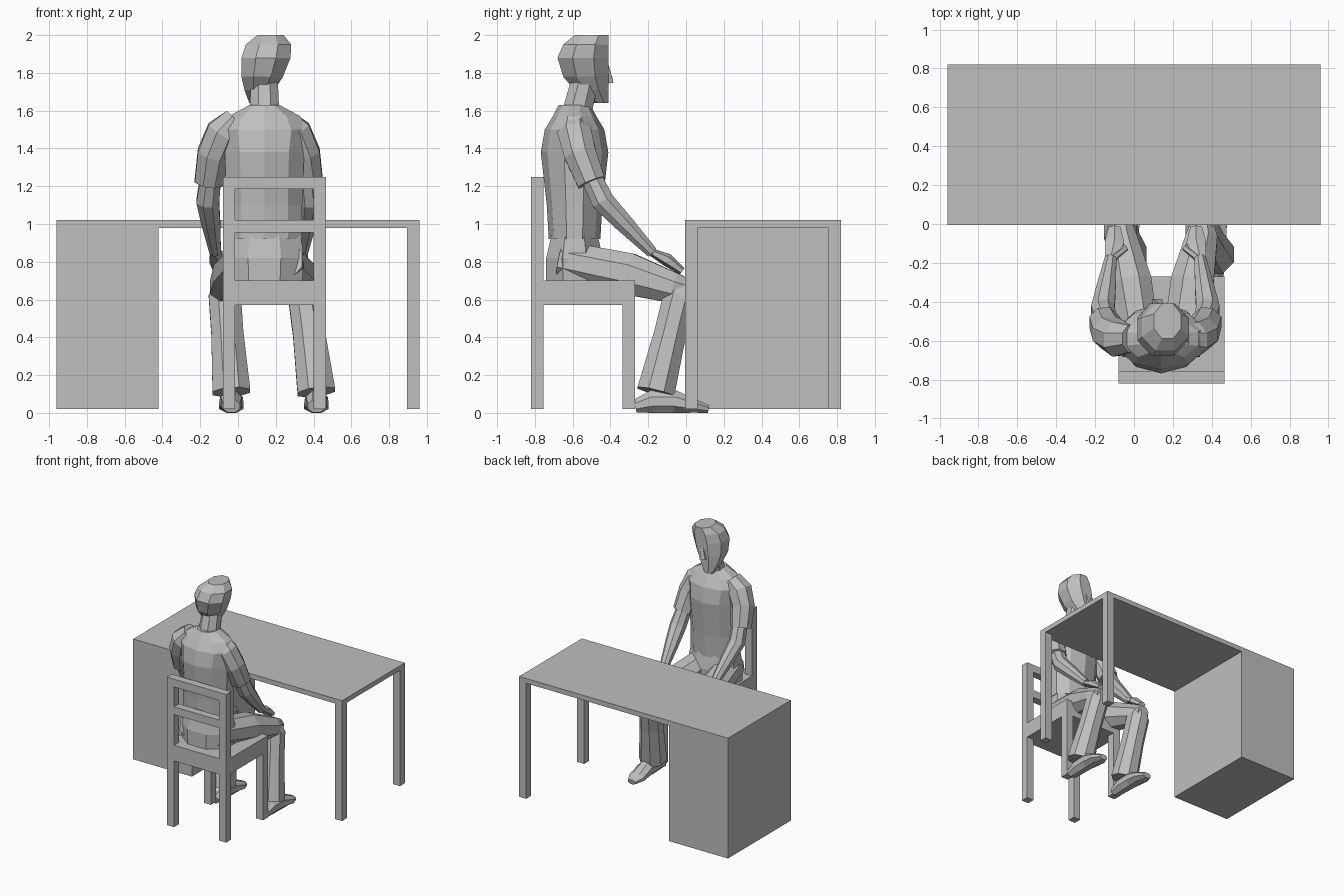
import bpy, bmesh, math
from mathutils import Vector

default_cube = bpy.data.objects.get("Cube")
if default_cube:
    bpy.data.objects.remove(default_cube, do_unlink=True)

plain_grey = bpy.data.materials.new("plain grey")
plain_grey.use_nodes = True
shade = (0.52, 0.52, 0.52, 1)
plain_grey.diffuse_color = shade
plain_grey.node_tree.nodes["Principled BSDF"].inputs["Base Color"].default_value = shade


def finish(name, bm):
    bmesh.ops.recalc_face_normals(bm, faces=bm.faces)
    mesh = bpy.data.meshes.new(name)
    bm.to_mesh(mesh)
    bm.free()
    mesh.materials.append(plain_grey)
    bpy.context.collection.objects.link(bpy.data.objects.new(name, mesh))


def box(name, *spans):
    """Block filling the given (low, high) spans along x, y and z."""
    bm = bmesh.new()
    bmesh.ops.create_cube(bm, size=1)
    for vert in bm.verts:
        vert.co = [(low + high) / 2 + c * (high - low) for (low, high), c in zip(spans, vert.co)]
    finish(name, bm)


def skin(name, rings, sides=8, upright=False):
    """Faceted skin over rings of (centre, half width, half depth)."""
    bm = bmesh.new()
    centres = [ring[0] for ring in rings]
    grow = 1 / math.cos(math.pi / sides)
    loops = []
    for i, (centre, width, depth) in enumerate(rings):
        before, after = centres[max(i - 1, 0)], centres[min(i + 1, len(rings) - 1)]
        along = Vector((0, 0, 1)) if upright else (after - before).normalized()
        across = Vector((1, 0, 0))
        across = (across - along * across.dot(along)).normalized()
        through = along.cross(across)
        angles = [(k + 0.5) * math.tau / sides for k in range(sides)]
        loops.append([bm.verts.new(centre + across * width * grow * math.cos(angle)
                                   + through * depth * grow * math.sin(angle))
                      for angle in angles])
    for lower, upper in zip(loops, loops[1:]):
        for k in range(sides):
            following = (k + 1) % sides
            bm.faces.new((lower[k], lower[following], upper[following], upper[k]))
    bm.faces.new(loops[0])
    bm.faces.new(loops[-1])
    finish(name, bm)


def tube(name, joints, radii, sides=8, flatness=1):
    """Limb through joints, with a radius at each of them."""
    skin(name, [(joint, r, r * flatness) for joint, r in zip(joints, radii)], sides)


floor = 0.02
bar = 0.065

# Desk
desk_right, desk_left = -0.96, 0.96
desk_front, desk_back = -0.005, 0.82
desk_under, desk_height = 0.98, 1.02
desk_depth = (desk_front, desk_back)
box("desk_top", (desk_right, desk_left), desk_depth, (desk_under, desk_height))
box("desk_cabinet", (desk_right, -0.42), desk_depth, (floor, desk_under))
for label, start in (("front", desk_front), ("back", desk_back - bar)):
    box("desk_leg_" + label, (desk_left - bar, desk_left), (start, start + bar), (floor, desk_under))

# Chair
chair_right, chair_left = -0.08, 0.465
chair_back, chair_front = -0.82, -0.27
seat_under, seat_top, chair_height = 0.57, 0.7, 1.25
back_depth = (chair_back, chair_back + bar)
rail_width = (chair_right + bar, chair_left - bar)
for label, start in (("right", chair_right), ("left", chair_left - bar)):
    across = (start, start + bar)
    box("chair_back_post_" + label, across, back_depth, (floor, chair_height))
    box("chair_front_leg_" + label, across, (chair_front - bar, chair_front), (floor, seat_under))
box("chair_seat", (chair_right, chair_left), (chair_back, chair_front), (seat_under, seat_top))
for label, top in (("top", chair_height), ("middle", desk_height)):
    box("chair_rail_" + label, rail_width, back_depth, (top - bar, top))

# Shirt body and hips: level rings of height, half width and half depth
middle, spine = 0.14, -0.59
shirt = [(0.92, 0.2, 0.13), (1.1, 0.2, 0.14), (1.38, 0.21, 0.17),
         (1.5, 0.23, 0.15), (1.57, 0.19, 0.11), (1.63, 0.08, 0.08)]
hips = [(seat_top, 0.2, 0.15), (0.82, 0.21, 0.15), (0.95, 0.19, 0.12)]
for name, rings, sides in (("shirt", shirt, 10), ("hips", hips, 8)):
    skin(name, [(Vector((middle, spine, z)), w, d) for z, w, d in rings], sides, upright=True)

# Head: flat face, chin turned a little to the right
face = -0.41
skull = [(1.64, 0.04, 0.04), (1.71, 0.08, 0.09), (1.78, 0.11, 0.12),
         (1.88, 0.13, 0.135), (1.95, 0.12, 0.12), (2, 0.07, 0.09)]
skin("head", [(Vector((middle + (z - 1.84) / 5, face - d, z)), w, d) for z, w, d in skull],
     upright=True)
nose_tip = Vector((middle - 0.02, face, 1.75))
nose_bridge = Vector((middle, face - 0.01, 1.84))
tube("nose", [nose_tip, nose_bridge], [0.025, 0.01], sides=4)
tube("neck", [Vector((middle, spine, 1.54)), Vector((middle, -0.53, 1.78))], [0.08, 0.07])

for label, side in (("right", -1), ("left", 1)):
    def joint(out, y, z, shift=0):
        return Vector((middle + shift + side * out, y, z))

    # Arm: sleeve, bare arm, hand and thumb
    lean = -0.03
    collar = joint(0.12, spine, 1.55, lean)
    shoulder = joint(0.19, spine, 1.48, lean)
    bicep = joint(0.24, -0.56, 1.37, lean)
    cuff = joint(0.265, -0.5, 1.22, lean)
    elbow = joint(0.27, -0.44, 1.12, lean)
    wrist = joint(0.23, -0.18, 0.85, lean)
    knuckles = joint(0.21, -0.1, 0.81, lean)
    fingertips = joint(0.21, -0.02, 0.75, lean)
    thumb_tip = joint(0.15, -0.12, 0.82, lean)
    tube(label + "_sleeve", [collar, shoulder, bicep, cuff], [0.07, 0.09, 0.085, 0.075])
    tube(label + "_arm", [bicep, elbow, elbow.lerp(wrist, 0.4), wrist], [0.05, 0.06, 0.05, 0.03])
    tube(label + "_hand", [wrist, knuckles, fingertips], [0.03, 0.05, 0.03], 6, flatness=0.6)
    tube(label + "_thumb", [wrist, thumb_tip], [0.02, 0.015], sides=6)

    # Leg: thigh, shin and shoe, splayed to the side
    hip = joint(0.1, -0.66, 0.81)
    thigh = joint(0.16, -0.3, 0.735)
    knee = joint(0.21, -0.06, 0.66)
    kneecap = joint(0.21, 0.03, 0.645)
    knee_top = joint(0.21, -0.02, 0.7)
    knee_back = joint(0.21, -0.035, 0.62)
    hem = joint(0.225, -0.16, 0.11, shift=0.05)
    tube(label + "_thigh", [hip, thigh, knee, kneecap], [0.1, 0.11, 0.08, 0.05])
    tube(label + "_shin", [knee_top, knee_back, knee_back.lerp(hem, 0.4), hem],
         [0.05, 0.085, 0.085, 0.1])
    sole = [(-0.27, 0.045, 0.035), (-0.18, 0.055, 0.06), (-0.06, 0.06, 0.06),
            (0.05, 0.065, 0.035), (0.12, 0.035, 0.02)]
    skin(label + "_shoe", [(Vector((hem.x, y, tall)), w, tall) for y, w, tall in sole])
